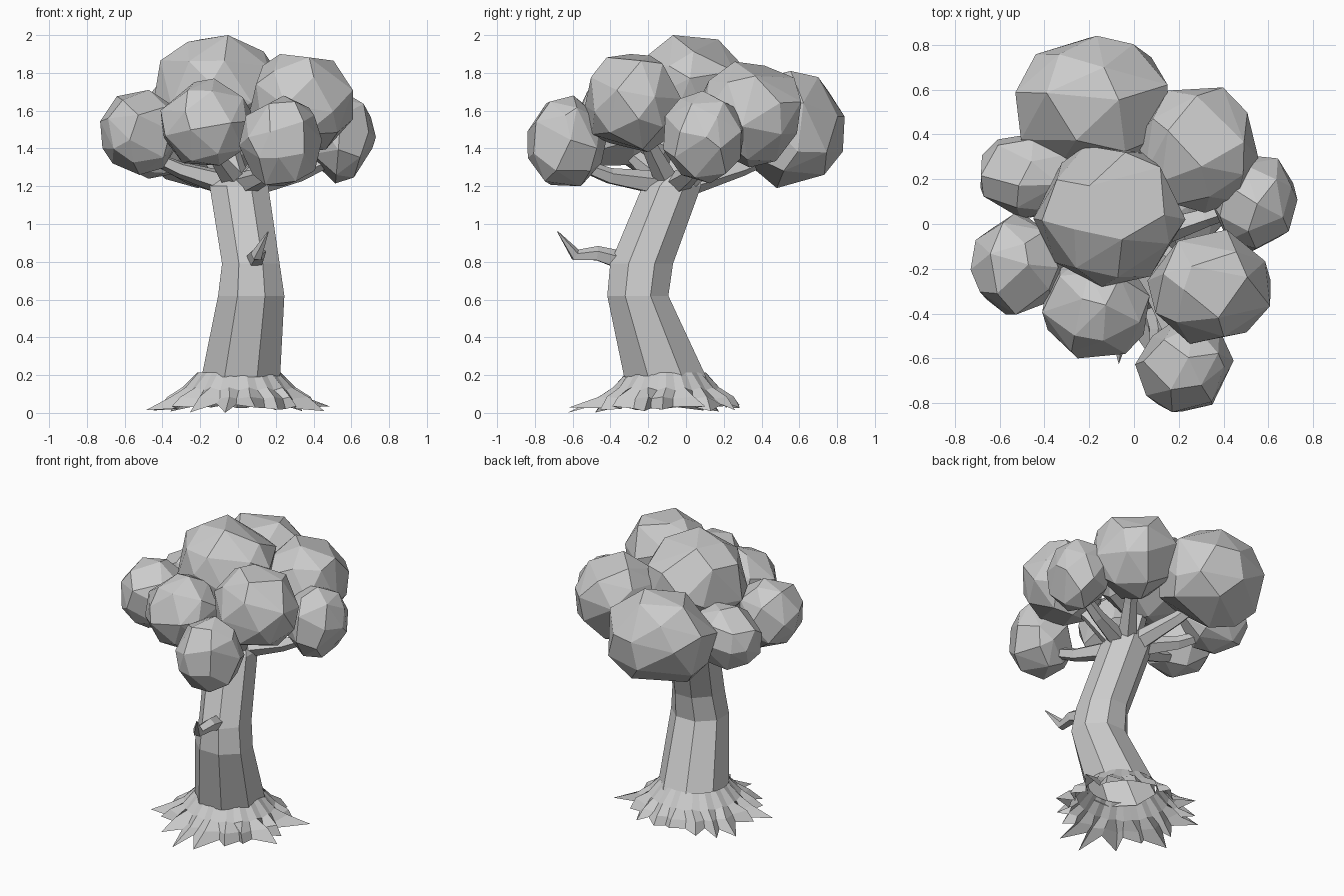
import bpy, bmesh, math, random
from mathutils import Vector, Matrix

if "Cube" in bpy.data.objects:
    bpy.data.objects.remove(bpy.data.objects["Cube"])

random.seed(4)


def finish(name, bm):
    bmesh.ops.recalc_face_normals(bm, faces=bm.faces)
    me = bpy.data.meshes.new(name)
    bm.to_mesh(me)
    bm.free()
    ob = bpy.data.objects.new(name, me)
    bpy.context.collection.objects.link(ob)
    return ob


def skin(name, rings, cap_start=True, cap_end=True):
    """Join successive rings of points with faces."""
    bm = bmesh.new()
    rows = [[bm.verts.new(p) for p in ring] for ring in rings]
    n = len(rows[0])
    for a, b in zip(rows, rows[1:]):
        for i in range(n):
            j = (i + 1) % n
            bm.faces.new((a[i], a[j], b[j], b[i]))
    if cap_start:
        bm.faces.new(rows[0][::-1])
    if cap_end:
        bm.faces.new(rows[-1])
    return finish(name, bm)


def tube(name, path, sides):
    """Tapered tube through (point, radius) pairs."""
    pts = [Vector(p) for p, r in path]
    rings = []
    for k, (p, r) in enumerate(path):
        t = (pts[min(k + 1, len(pts) - 1)] - pts[max(k - 1, 0)]).normalized()
        u = t.cross(Vector((0.3, 0.1, 1))).normalized()
        v = t.cross(u)
        angles = [2 * math.pi * i / sides for i in range(sides)]
        rings.append([pts[k] + r * (math.cos(a) * u + math.sin(a) * v) for a in angles])
    return skin(name, rings)


def clump(name, centre, radii, count=27):
    """Faceted ball: hull of scattered points, fitted to its bounds."""
    pts = []
    for i in range(count):
        z = 1 - 2 * (i + 0.5) / count
        a = i * 2.39996
        s = math.sqrt(1 - z * z)
        p = Vector((s * math.cos(a), s * math.sin(a), z))
        p += Vector([random.uniform(-0.16, 0.16) for _ in range(3)])
        pts.append(p.normalized() * random.uniform(0.97, 1.03))
    turn = Matrix.Rotation(random.uniform(0, 6), 3, 'X') @ Matrix.Rotation(random.uniform(0, 6), 3, 'Y')
    pts = [turn @ p for p in pts]
    for ax in range(3):
        lo, hi = min(p[ax] for p in pts), max(p[ax] for p in pts)
        for p in pts:
            p[ax] = centre[ax] + radii[ax] * (2 * (p[ax] - lo) / (hi - lo) - 1)
    bm = bmesh.new()
    for p in pts:
        bm.verts.new(p)
    bmesh.ops.convex_hull(bm, input=bm.verts)
    bmesh.ops.dissolve_limit(bm, angle_limit=math.radians(6), verts=bm.verts, edges=bm.edges)
    finish(name, bm)


# Trunk: eight-sided, leaning forward and then back, open at the foot
trunk = [(0.015, -0.11, 0.19, 0.225, 0.235), (0.07, -0.255, 0.62, 0.19, 0.175),
         (0.068, -0.235, 0.79, 0.165, 0.18), (0.005, -0.075, 1.20, 0.168, 0.168),
         (0.01, -0.04, 1.27, 0.11, 0.11)]
skin("trunk", [[(x + rx * math.cos(a), y + ry * math.sin(a), z)
                for a in [math.pi * (i + 0.5) / 4 for i in range(8)]]
               for x, y, z, rx, ry in trunk], cap_start=False)

# Root flare: an open skirt that splits into pointed roots
SPIKES = 18
rings = [[] for _ in range(4)]
for i in range(SPIKES * 2):
    a = math.pi * i / SPIKES
    j = random.uniform(-0.09, 0.09)
    if i % 2 == 0:
        tip = random.uniform(0.40, 0.56)
        prof = [(0.22, 0.215), (0.30, 0.135), (0.38, 0.085),
                (tip, random.uniform(0.0, 0.045))]
    else:
        prof = [(0.22, 0.215), (0.29, 0.12), (0.33, 0.075),
                (random.uniform(0.33, 0.39), random.uniform(0.02, 0.05))]
    for k, (r, z) in enumerate(prof):
        b = a + (j if k >= 2 else 0)
        rings[k].append((0.005 + r * math.cos(b), -0.105 + r * 0.95 * math.sin(b), z))
skin("roots", rings, cap_start=False, cap_end=False)

# Dead twig on the front of the trunk
tube("twig", [((0.09, -0.36, 0.81), 0.052), ((0.11, -0.47, 0.842), 0.042),
              ((0.10, -0.585, 0.835), 0.034), ((0.16, -0.68, 0.96), 0.003)], 5)

# Foliage clumps with a branch reaching into each
clumps = [((-0.19, 0.54, 1.50), (0.34, 0.30, 0.31)), ((-0.11, 0.035, 1.70), (0.34, 0.315, 0.30)),
          ((0.285, 0.33, 1.58), (0.27, 0.28, 0.28)), ((0.335, -0.28, 1.64), (0.275, 0.255, 0.26)),
          ((0.535, 0.095, 1.46), (0.195, 0.215, 0.245)), ((0.225, -0.63, 1.44), (0.22, 0.21, 0.24)),
          ((-0.17, -0.37, 1.54), (0.24, 0.23, 0.23)), ((-0.52, -0.18, 1.485), (0.21, 0.225, 0.225)),
          ((-0.45, 0.22, 1.45), (0.235, 0.195, 0.21))]
for n, (c, r) in enumerate(clumps, 1):
    clump(f"foliage_{n}", c, r)
    bx, by = 0.01, -0.06
    mid = (bx + 0.6 * (c[0] - bx), by + 0.6 * (c[1] - by), 1.26 + 0.8 * (c[2] - 1.45))
    tube(f"branch_{n}", [((bx + 0.1 * c[0], by + 0.1 * c[1], 1.21), 0.07), (mid, 0.045),
                         ((c[0], c[1], c[2] - 0.1), 0.03)], 5)
